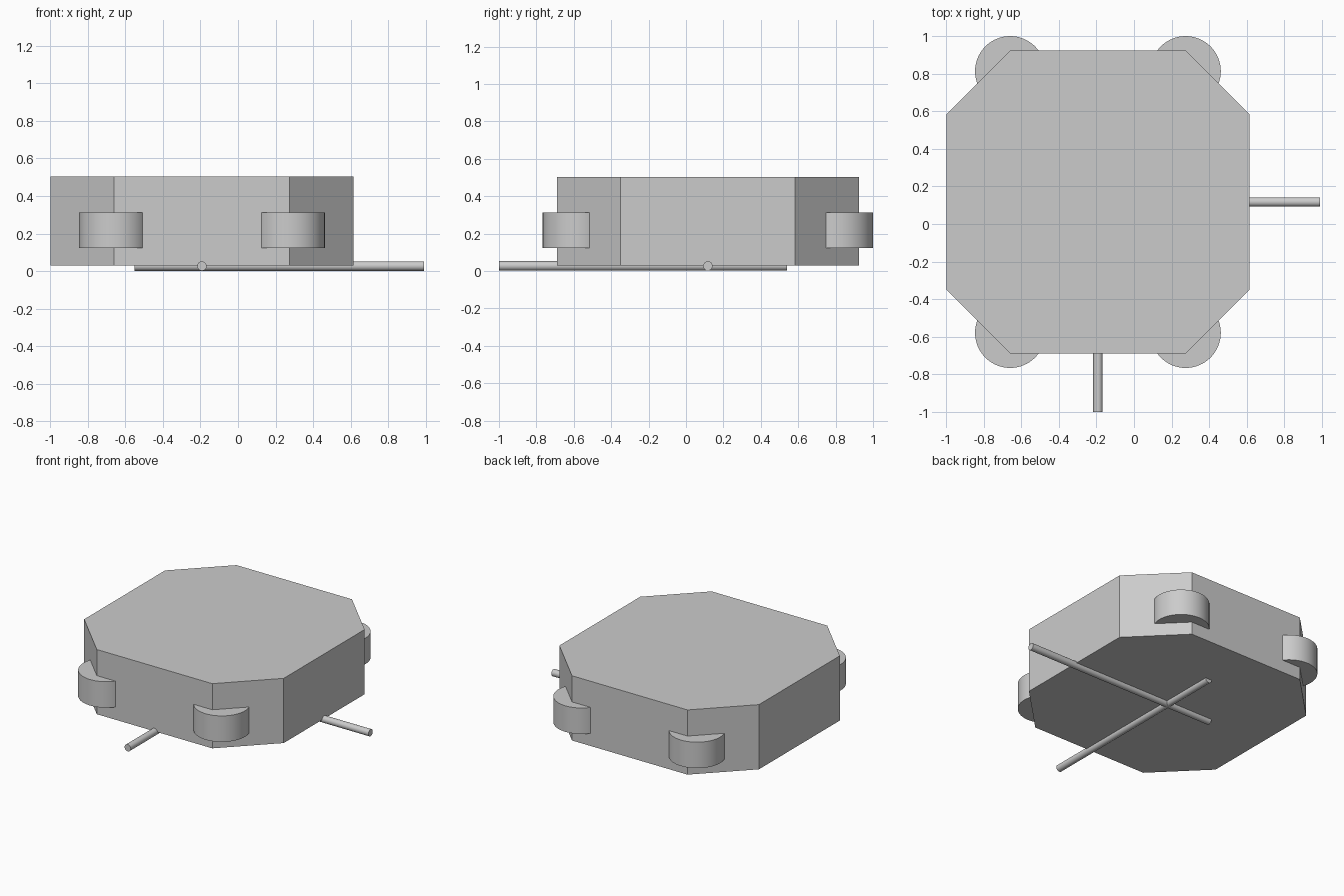
import bpy
import math

cube = bpy.data.objects.get("Cube")
if cube:
    bpy.data.objects.remove(cube, do_unlink=True)

CX, CY = -0.192, 0.117     # centre of the body
HALF, CUT = 0.807, 0.34    # half width and corner cut

grey = bpy.data.materials.new("plain grey")
grey.use_nodes = True
grey.diffuse_color = (0.6, 0.6, 0.6, 1)
grey.node_tree.nodes["Principled BSDF"].inputs["Base Color"].default_value = (0.6, 0.6, 0.6, 1)


def cylinder(name, radius, length, location, rotation=(0, 0, 0), sides=64):
    bpy.ops.mesh.primitive_cylinder_add(vertices=sides, radius=radius, depth=length,
                                        location=location, rotation=rotation)
    obj = bpy.context.object
    obj.name = name
    obj.data.materials.append(grey)
    bpy.ops.object.shade_smooth_by_angle(angle=math.radians(30))
    return obj


# Body: flat slab with four chamfered corners
a, b = HALF, HALF - CUT
outline = [(a, -b), (a, b), (b, a), (-b, a), (-a, b), (-a, -b), (-b, -a), (b, -a)]
n = len(outline)
verts = [(x + CX, y + CY, z) for z in (0.03, 0.503) for x, y in outline]
faces = [tuple(reversed(range(n))), tuple(range(n, 2 * n))]
faces += [(i, (i + 1) % n, (i + 1) % n + n, i + n) for i in range(n)]
mesh = bpy.data.meshes.new("body")
mesh.from_pydata(verts, [], faces)
mesh.materials.append(grey)
bpy.context.collection.objects.link(bpy.data.objects.new("body", mesh))

# Corner rollers: upright cylinders sunk into the corners
for sy, end in ((-1, "front"), (1, "back")):
    for sx, side in ((-1, "right"), (1, "left")):
        cylinder(f"{end}_{side}_roller", 0.187, 0.19,
                 (CX + sx * 0.467, CY + sy * 0.696, 0.217))

# Crossed rods under the body
cylinder("side_rod", 0.025, 1.54, (0.22, CY, 0.027), (0, math.pi / 2, 0), 32)
cylinder("front_rod", 0.025, 1.54, (CX, -0.23, 0.027), (math.pi / 2, 0, 0), 32)
